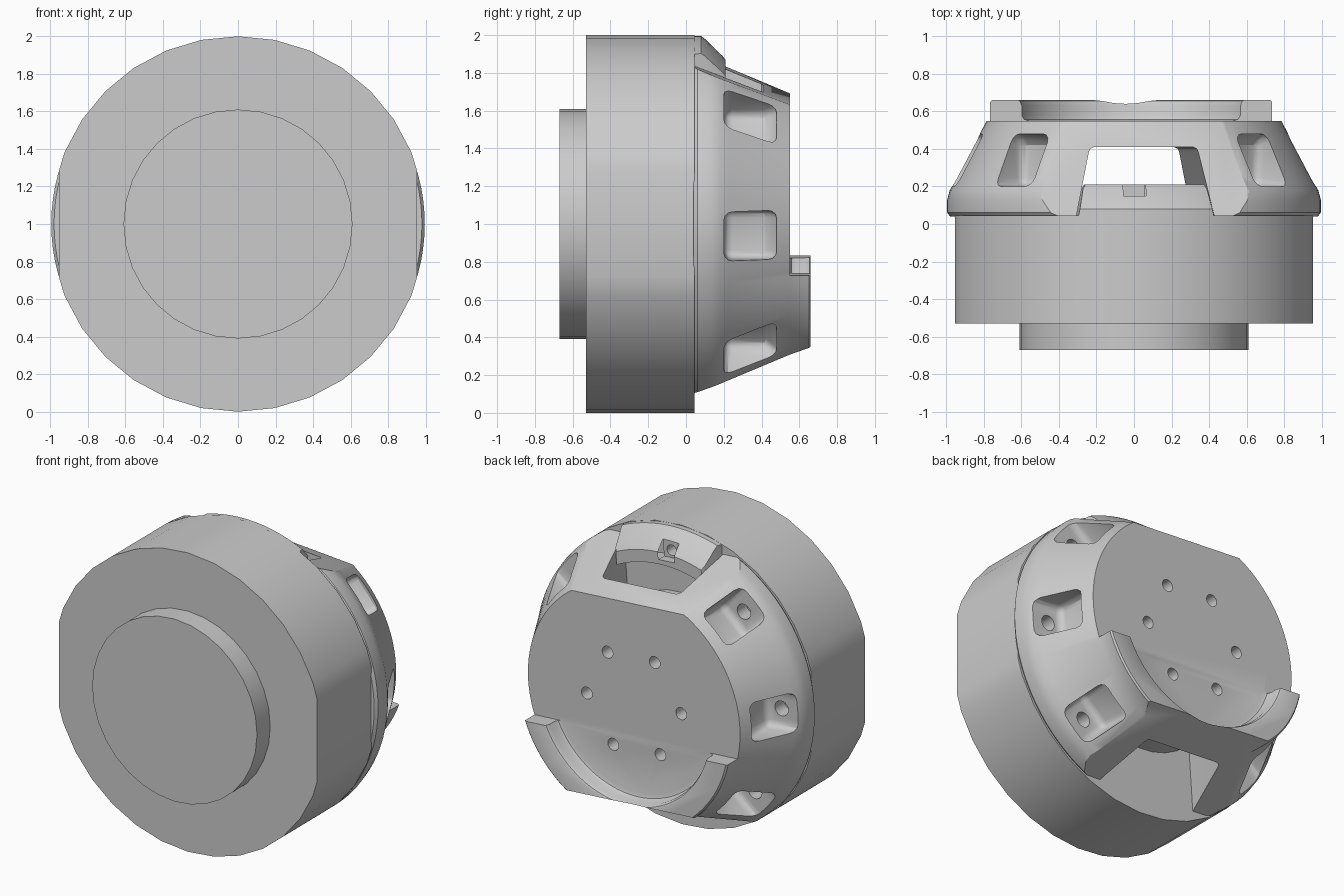
import bpy, bmesh
from math import sin, cos, pi, radians
from mathutils import Matrix

cube = bpy.data.objects.get("Cube")
if cube:
    bpy.data.objects.remove(cube, do_unlink=True)

grey = bpy.data.materials.new("light_grey")
grey.use_nodes = True
grey.diffuse_color = (0.6, 0.6, 0.6, 1)
grey.node_tree.nodes["Principled BSDF"].inputs["Base Color"].default_value = (0.6, 0.6, 0.6, 1)


def make(name, bm):
    bmesh.ops.recalc_face_normals(bm, faces=bm.faces)
    mesh = bpy.data.meshes.new(name)
    bm.to_mesh(mesh)
    bm.free()
    obj = bpy.data.objects.new(name, mesh)
    bpy.context.collection.objects.link(obj)
    mesh.materials.append(grey)
    return obj


def lathe(name, profile, sides=64, ring=False):
    """Turn (radius, y) points around the y axis; a ring closes its profile."""
    bm = bmesh.new()
    loops = [[bm.verts.new((r * cos(2 * pi * i / sides), y, r * sin(2 * pi * i / sides)))
              for i in range(sides)] for r, y in profile]
    pairs = list(zip(loops, loops[1:]))
    if ring:
        pairs.append((loops[-1], loops[0]))
    else:
        bm.faces.new(loops[0])
        bm.faces.new(loops[-1])
    for a, b in pairs:
        for i in range(sides):
            j = (i + 1) % sides
            bm.faces.new((a[i], a[j], b[j], b[i]))
    return make(name, bm)


def prism(name, points, axis, low, high):
    """Extrude an outline along x (points are y, z) or z (points are x, y)."""
    bm = bmesh.new()
    place = (lambda p, t: (t, p[0], p[1])) if axis == "x" else (lambda p, t: (p[0], p[1], t))
    a, b = [[bm.verts.new(place(p, t)) for p in points] for t in (low, high)]
    bm.faces.new(a)
    bm.faces.new(b)
    for i in range(len(a)):
        j = (i + 1) % len(a)
        bm.faces.new((a[i], a[j], b[j], b[i]))
    return make(name, bm)


def box(name, x, y, z):
    return prism(name, [(x[0], y[0]), (x[1], y[0]), (x[1], y[1]), (x[0], y[1])], "z", *z)


def boolean(obj, cutter, operation="DIFFERENCE"):
    mod = obj.modifiers.new("cut", "BOOLEAN")
    mod.operation, mod.solver, mod.object = operation, "EXACT", cutter
    bpy.context.view_layer.objects.active = obj
    bpy.ops.object.modifier_apply(modifier=mod.name)
    bpy.data.objects.remove(cutter, do_unlink=True)


def finish(obj, tilt=0):
    obj.data.transform(Matrix.Translation((0, 0, 1)) @ Matrix.Rotation(radians(tilt), 4, "Y"))
    bpy.ops.object.select_all(action="DESELECT")
    obj.select_set(True)
    bpy.context.view_layer.objects.active = obj
    bpy.ops.object.shade_smooth_by_angle(angle=radians(30))


def turned(obj, angle):
    obj.data.transform(Matrix.Rotation(angle, 4, "Y"))
    return obj


# Main drum with two side flats, and the hubs on its front and back
drum = lathe("drum", [(1, -0.53), (1, 0.045)], 32)
boolean(drum, box("side_flats", (-0.955, 0.955), (-1, 1), (-2, 2)), "INTERSECT")
finish(drum)
finish(lathe("front_hub", [(0.61, -0.67), (0.61, -0.52)], 32))
finish(lathe("inner_boss", [(0.55, 0.03), (0.55, 0.19)], 32))

# Domed cover, ending in the rim that becomes the lower lip
TILT = 4
cover = lathe("cover", [(0.98, 0.04), (0.995, 0.06), (0.995, 0.13), (0.982, 0.18),
                        (0.955, 0.225), (0.785, 0.55), (0.785, 0.65), (0.775, 0.66)], 96)
boolean(cover, lathe("lip_inside", [(0.59, 0.55), (0.613, 0.558), (0.624, 0.58),
                                    (0.624, 0.63), (0.634, 0.655), (0.66, 0.67)], 96))
boolean(cover, box("lip_ends", (-1, 1), (0.55, 1), (-0.22, 1)))

# Sloping flats above and below
for s in (1, -1):
    flat = [(0, 0.881), (0.8, 0.565), (0.8, 1.5), (0, 1.5)]
    boolean(cover, prism("slope", [(y, s * z) for y, z in flat], "x", -2, 2))

# Window running from the top to the bottom
half = [(0.378, 0), (0.293, 0.38), (0.285, 0.4), (0.265, 0.41)]
window = half + [(-x, y) for x, y in reversed(half)]
boolean(cover, prism("window", window, "z", -2, 2))

# Side pockets with a bolt hole in the front wall of each
for base in (0, pi):
    for step in (-44, 0, 44):
        angle = base + radians(step)
        pocket = prism("pocket", [(0.74, 0.2), (1.2, 0.2), (1.2, 0.48), (0.8, 0.48),
                                  (0.76, 0.46), (0.74, 0.42)], "z", -0.13, 0.13)
        bevel = pocket.modifiers.new("round", "BEVEL")
        bevel.width, bevel.segments, bevel.limit_method = 0.05, 3, "ANGLE"
        bpy.context.view_layer.objects.active = pocket
        bpy.ops.object.modifier_apply(modifier=bevel.name)
        boolean(cover, turned(pocket, angle))
        hole = lathe("bolt_hole", [(0.05, 0.1), (0.05, 0.3)], 20)
        hole.data.transform(Matrix.Translation((0.85, 0, 0)))
        boolean(cover, turned(hole, angle))

# Circle of holes in the back face
for i in range(6):
    hole = lathe("face_hole", [(0.04, 0.46), (0.04, 0.6)], 20)
    hole.data.transform(Matrix.Translation((0.35, 0, 0)))
    boolean(cover, turned(hole, i * pi / 3))
finish(cover, TILT)

# Curved block filling the front of the upper window
block = lathe("top_block", [(0.79, 0.03), (0.995, 0.03), (0.995, 0.08), (0.98, 0.1),
                            (0.89, 0.195), (0.87, 0.21), (0.79, 0.21)], 96, ring=True)
wedge = [(-0.37, 0), (0.37, 0), (0.36, 0.05), (0.33, 0.19), (0.31, 0.22),
         (-0.31, 0.22), (-0.33, 0.19), (-0.36, 0.05)]
boolean(block, prism("wedge", wedge, "z", 0, 2), "INTERSECT")
boolean(block, box("notch", (-0.12, 0), (0.15, 0.3), (0.82, 1.2)))
hole = lathe("notch_hole", [(0.035, 0.06), (0.035, 0.3)], 20)
hole.data.transform(Matrix.Translation((-0.06, 0, 0.87)))
boolean(block, hole)
finish(block, TILT)
